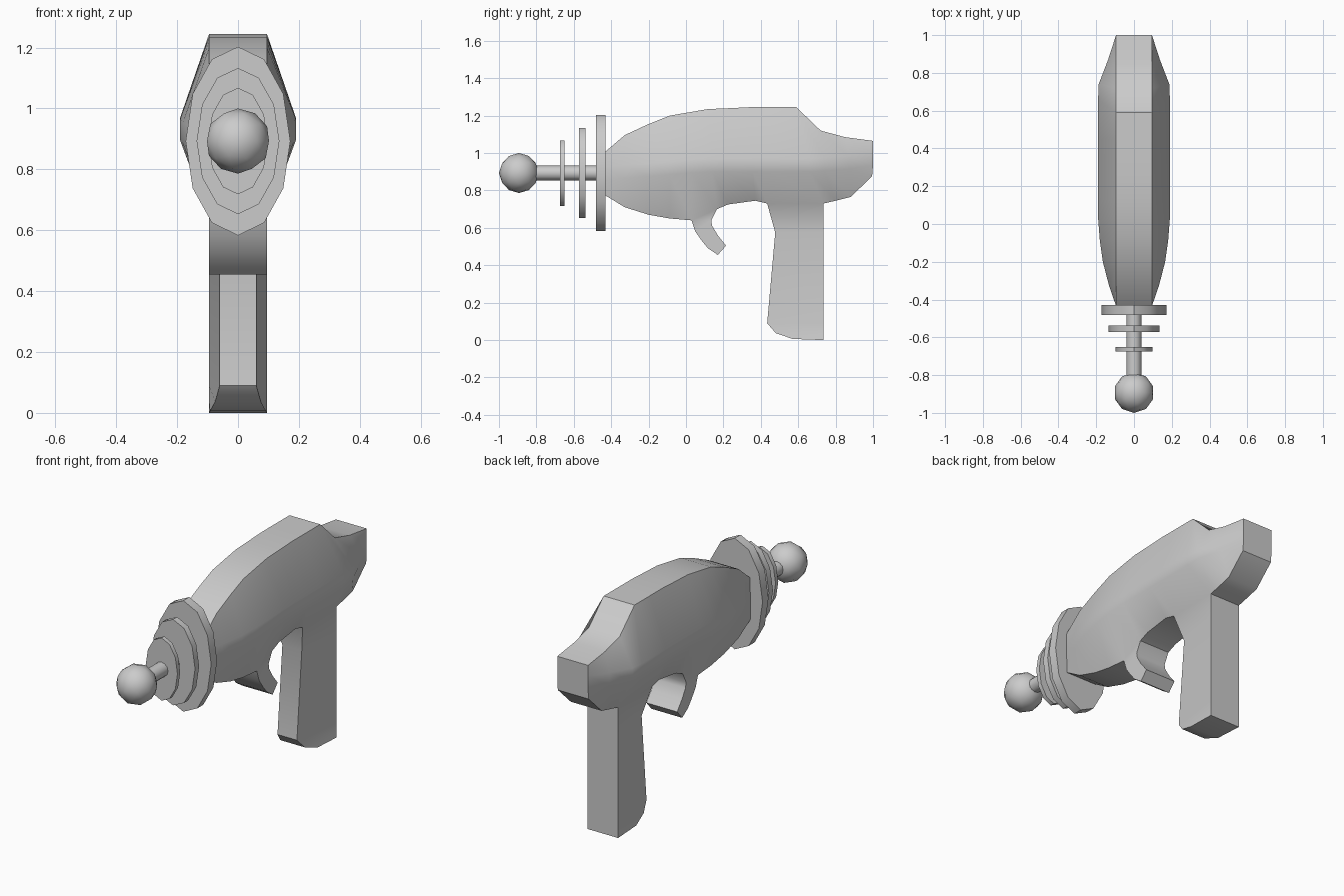
import bpy, bmesh, math
from mathutils import Matrix, Vector

cube = bpy.data.objects.get("Cube")
if cube:
    bpy.data.objects.remove(cube, do_unlink=True)

grey = bpy.data.materials.new("plain_grey")
grey.use_nodes = True
colour = (0.6, 0.6, 0.6, 1)
grey.diffuse_color = colour
grey.node_tree.nodes["Principled BSDF"].inputs["Base Color"].default_value = colour

EDGE = 0.095      # half width of the flat rim
AXIS_Z = 0.893    # height of the barrel axis


def finish(name, bm, angle=40):
    bmesh.ops.recalc_face_normals(bm, faces=bm.faces[:])
    mesh = bpy.data.meshes.new(name)
    bm.to_mesh(mesh)
    bm.free()
    mesh.materials.append(grey)
    obj = bpy.data.objects.new(name, mesh)
    bpy.context.collection.objects.link(obj)
    bpy.ops.object.select_all(action='DESELECT')
    obj.select_set(True)
    bpy.context.view_layer.objects.active = obj
    bpy.ops.object.shade_smooth_by_angle(angle=math.radians(angle))
    return obj


def skin(bm, halves, open_start=False, skip=()):
    """Loft half rings mirrored in x; skip leaves out the underside of a span."""
    rings = []
    for half in halves:
        pts = list(half) + [(-x, y, z) for x, y, z in reversed(half)]
        rings.append([bm.verts.new(p) for p in pts])
    n = len(rings[0])
    for i, (a, b) in enumerate(zip(rings, rings[1:])):
        for j in range(n):
            k = (j + 1) % n
            if i in skip and j == n // 2 - 1:
                continue
            bm.faces.new((a[j], a[k], b[k], b[j]))
    bm.faces.new(rings[-1])
    if not open_start:
        bm.faces.new(rings[0])


# Body columns: top point, bulge (y, z, half width), bottom point
columns = [
    ((-.434, 1.005), (-.434, .89, .095), (-.434, .775)),
    ((-.327, 1.096), (-.327, .90, .132), (-.327, .71)),
    ((-.20, 1.155), (-.20, .91, .165), (-.20, .67)),
    ((-.086, 1.20), (-.086, .92, .181), (-.086, .65)),
    ((.03, 1.22), (.03, .93, .19), (.03, .64)),
    ((.118, 1.235), (.14, .935, .19), (.165, .70)),
    ((.24, 1.24), (.23, .935, .19), (.225, .725)),
    ((.34, 1.245), (.355, .935, .19), (.37, .745)),
    ((.45, 1.245), (.45, .935, .19), (.434, .73)),
    ((.59, 1.245), (.66, .935, .19), (.735, .73)),
    ((.72, 1.12), (.74, .94, .187), (.80, .745)),
    ((.85, 1.085), (.87, .95, .137), (.88, .765)),
    ((1.0, 1.065), (1.0, .97, .095), (.995, .875)),
]
TRIGGER, GRIP = 4, 8   # spans where these parts grow from the underside

halves = []
for top, (y, z, w), bottom in columns:
    halves.append([(EDGE, *top), (w, y, z + .035), (w, y, z - .035), (EDGE, *bottom)])

bm = bmesh.new()
skin(bm, halves, skip=(TRIGGER, GRIP))

# Curved trigger: front and back point of each row
trigger = [(columns[TRIGGER][2], columns[TRIGGER + 1][2]),
           ((.05, .58), (.135, .64)), ((.085, .53), (.14, .61)),
           ((.118, .49), (.17, .56)), ((.17, .455), (.214, .505))]
skin(bm, [[(EDGE, *f), (EDGE, *b)] for f, b in trigger], open_start=True)

# Grip, narrower along its front edge: front half width, front and back point
grip = [(EDGE, columns[GRIP][2], columns[GRIP + 1][2]),
        (.06, (.477, .575), (.735, .575)), (.06, (.434, .09), (.735, .09)),
        (.075, (.48, .037), (.735, .037)), (.092, (.57, .006), (.735, 0))]
skin(bm, [[(w, *f), (EDGE, *b)] for w, f, b in grip], open_start=True)
bmesh.ops.remove_doubles(bm, verts=bm.verts[:], dist=1e-4)
finish("body_with_grip_and_trigger", bm)


def barrel_part(name, y0, y1, rx, rz, angle=40):
    """Elliptical twelve-sided cylinder along y."""
    bm = bmesh.new()
    bmesh.ops.create_cone(bm, cap_ends=True, segments=12, radius1=1, radius2=1, depth=1)
    place = (Matrix.Translation(Vector((0, (y0 + y1) / 2, AXIS_Z)))
             @ Matrix.Diagonal((rx, y1 - y0, rz, 1))
             @ Matrix.Rotation(math.radians(90), 4, 'X'))
    bmesh.ops.transform(bm, matrix=place, verts=bm.verts[:])
    finish(name, bm, angle)


barrel_part("barrel_rod", -.82, -.43, .04, .04)
barrel_part("large_ring", -.482, -.43, .172, .31)
barrel_part("middle_ring", -.573, -.537, .136, .24)
barrel_part("small_ring", -.674, -.65, .098, .175)

# Ball at the muzzle
bm = bmesh.new()
bmesh.ops.create_icosphere(bm, subdivisions=2, radius=.107,
                           matrix=Matrix.Translation(Vector((0, -.893, AXIS_Z))))
finish("muzzle_ball", bm)
